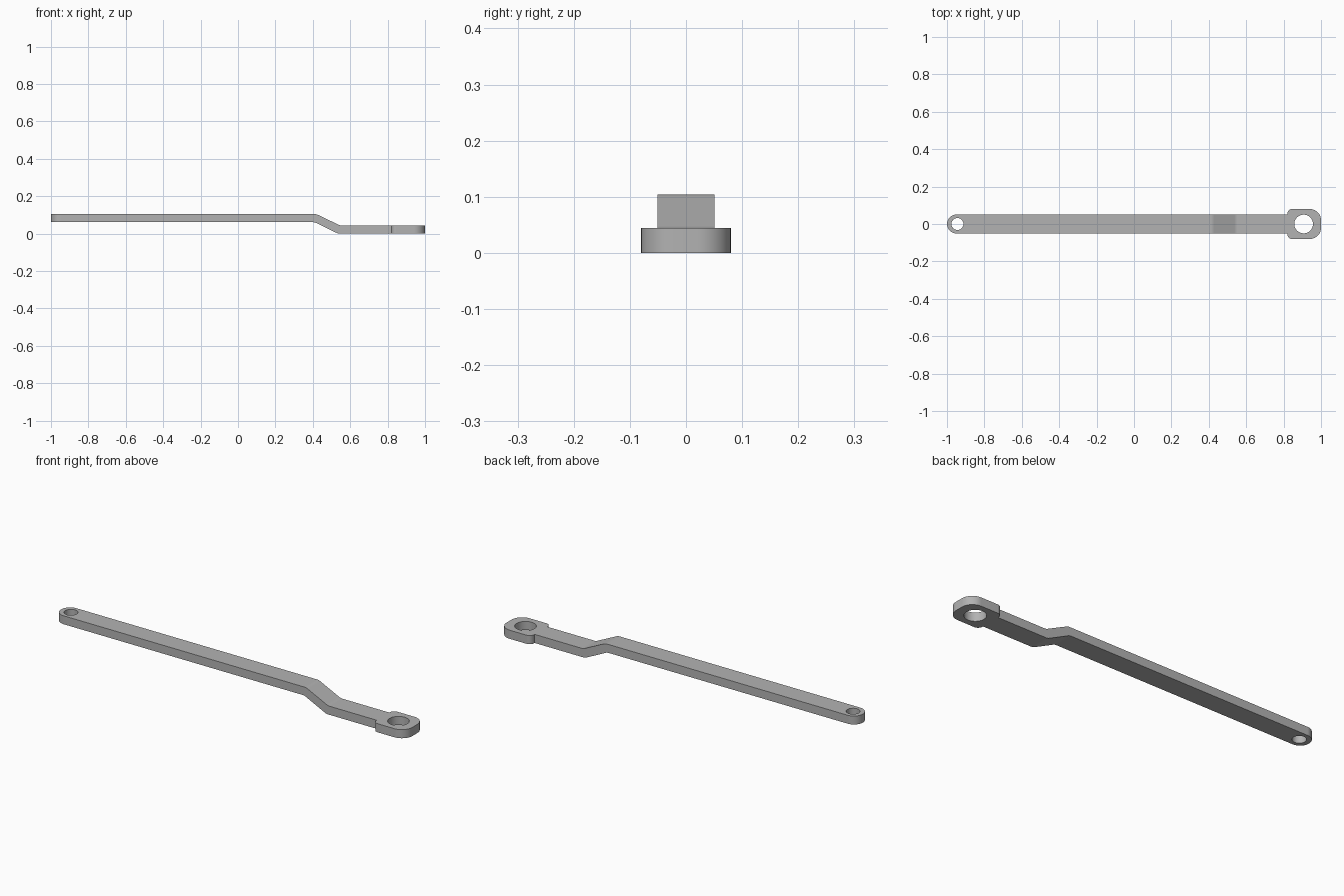
import bpy, bmesh, math
from mathutils import Vector

if "Cube" in bpy.data.objects:
    bpy.data.objects.remove(bpy.data.objects["Cube"], do_unlink=True)

steel = bpy.data.materials.new("grey steel")
steel.use_nodes = True
grey = (0.45, 0.45, 0.45, 1)
steel.diffuse_color = grey
steel.node_tree.nodes["Principled BSDF"].inputs["Base Color"].default_value = grey


def fillet(corners, steps=10):
    """Round each (x, y, radius) corner of a closed outline."""
    out = []
    for i, (x, y, r) in enumerate(corners):
        p = Vector((x, y))
        if not r:
            out.append(p)
            continue
        a = (Vector(corners[i - 1][:2]) - p).normalized()
        b = (Vector(corners[(i + 1) % len(corners)][:2]) - p).normalized()
        half = a.angle(b) / 2
        centre = p + (a + b).normalized() * r / math.sin(half)
        start = p + a * r / math.tan(half) - centre
        end = p + b * r / math.tan(half) - centre
        sweep = start.angle_signed(end)
        for k in range(steps + 1):
            t = -sweep * k / steps
            out.append(centre + Vector((start.x * math.cos(t) - start.y * math.sin(t),
                                        start.x * math.sin(t) + start.y * math.cos(t))))
    return out


def prism(name, outline, to_3d, sweep):
    """Extrude a flat outline into a solid."""
    bm = bmesh.new()
    face = bm.faces.new([bm.verts.new(to_3d(p)) for p in outline])
    new = bmesh.ops.extrude_face_region(bm, geom=[face])["geom"]
    bmesh.ops.translate(bm, vec=sweep, verts=[v for v in new if isinstance(v, bmesh.types.BMVert)])
    bmesh.ops.remove_doubles(bm, verts=bm.verts, dist=0.0001)
    bmesh.ops.recalc_face_normals(bm, faces=bm.faces)
    mesh = bpy.data.meshes.new(name)
    bm.to_mesh(mesh)
    bm.free()
    mesh.materials.append(steel)
    obj = bpy.data.objects.new(name, mesh)
    bpy.context.collection.objects.link(obj)
    return obj


def cut(obj, tool, operation):
    mod = obj.modifiers.new(tool.name, "BOOLEAN")
    mod.object, mod.operation, mod.solver = tool, operation, "EXACT"
    bpy.context.view_layer.objects.active = obj
    bpy.ops.object.modifier_apply(modifier=mod.name)
    bpy.data.objects.remove(tool, do_unlink=True)


# Cranked bar: side profile swept across the width
side = [(-1.1, 0.061, 0), (0.41, 0.061, 0.04), (0.535, 0, 0.04), (1.1, 0, 0),
        (1.1, 0.044, 0), (0.545, 0.044, 0.04), (0.42, 0.104, 0.04), (-1.1, 0.104, 0)]
arm = prism("cranked_link_arm", fillet(side, 4), lambda p: (p.x, -0.2, p.y), (0, 0.4, 0))

# Plan outline: rounded narrow end, straight arm, wider eye at the other end
half_plan = [(-1, -0.051, 0.0509), (0.82, -0.051, 0), (0.82, -0.08, 0.025), (1, -0.08, 0.06)]
plan = half_plan + [(x, -y, r) for x, y, r in reversed(half_plan)]
cut(arm, prism("plan_cutter", fillet(plan), lambda p: (p.x, p.y, -0.1), (0, 0, 0.4)), "INTERSECT")

# Pin holes
for x, r in ((-0.944, 0.032), (0.907, 0.05)):
    ring = [Vector((x + r * math.cos(math.tau * i / 48), r * math.sin(math.tau * i / 48)))
            for i in range(48)]
    cut(arm, prism("hole_cutter", ring, lambda p: (p.x, p.y, -0.1), (0, 0, 0.4)), "DIFFERENCE")

# Smooth curved walls, crisp edges
bpy.ops.object.select_all(action="DESELECT")
arm.select_set(True)
bpy.context.view_layer.objects.active = arm
bpy.ops.object.shade_smooth_by_angle(angle=math.radians(30))
weighted = arm.modifiers.new("weighted_normals", "WEIGHTED_NORMAL")
weighted.keep_sharp = True
